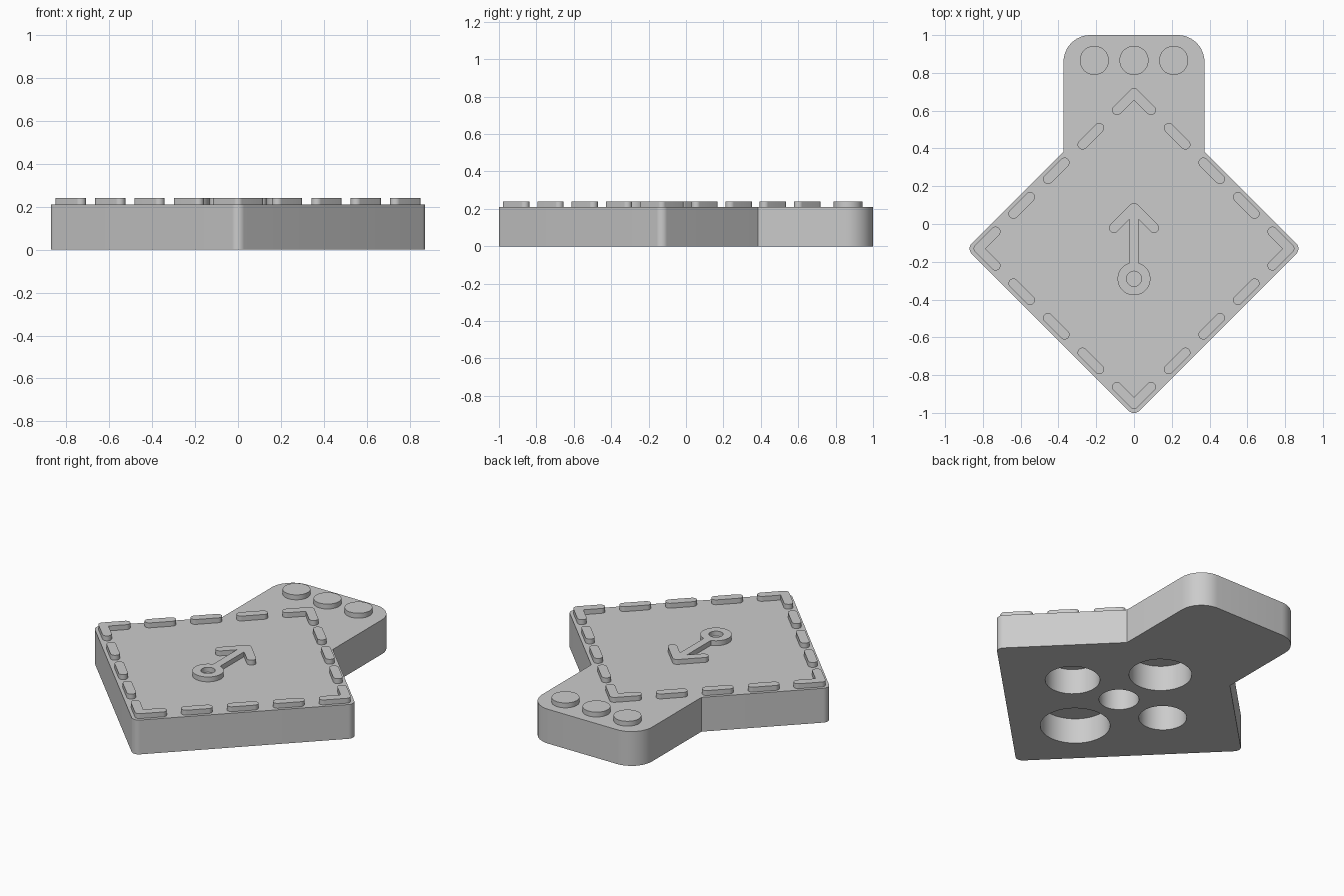
import bpy, bmesh, math
from mathutils import Vector, Matrix

if "Cube" in bpy.data.objects:
    bpy.data.objects.remove(bpy.data.objects["Cube"])

grey = bpy.data.materials.new("plain_grey")
grey.use_nodes = True
grey.diffuse_color = (0.6, 0.6, 0.6, 1)
grey.node_tree.nodes["Principled BSDF"].inputs["Base Color"].default_value = grey.diffuse_color

DECK, TOP = 0.21, 0.24          # plate top and raised relief top
SEAT = DECK - 0.005             # relief is seated slightly into the plate
CY, HALF, TRACK = -0.13, 0.887, 0.823   # diamond centre, half diagonal, dash track
R = 0.026                       # half width of every raised stroke
Q = R / math.sqrt(2)


def rounded(corners, steps=8):
    """Outline from (x, y, radius) corners."""
    out = []
    for i, (x, y, r) in enumerate(corners):
        p = Vector((x, y))
        if r == 0:
            out.append(p)
            continue
        u = (Vector(corners[i - 1][:2]) - p).normalized()
        v = (Vector(corners[(i + 1) % len(corners)][:2]) - p).normalized()
        half = u.angle(v) / 2
        c = p + (u + v).normalized() * r / math.sin(half)
        reach = r / math.tan(half)
        a, b = p + u * reach - c, p + v * reach - c
        out += [c + a.lerp(b, k / steps).normalized() * r for k in range(steps + 1)]
    return out


def mirrored(right, start=(), end=()):
    """Close a right-hand half outline with its mirror image."""
    left = [(-x, y, r) for x, y, r in reversed(right)]
    return list(start) + list(right) + list(end) + left


def finish(obj):
    bpy.ops.object.select_all(action='DESELECT')
    obj.select_set(True)
    bpy.context.view_layer.objects.active = obj
    bpy.ops.object.shade_smooth_by_angle(angle=math.radians(35))


def prism(name, outline, z0, z1, matrix=Matrix()):
    bm = bmesh.new()
    face = bm.faces.new([bm.verts.new((p[0], p[1], z0)) for p in outline])
    ext = bmesh.ops.extrude_face_region(bm, geom=[face])["geom"]
    verts = [g for g in ext if isinstance(g, bmesh.types.BMVert)]
    bmesh.ops.translate(bm, verts=verts, vec=(0, 0, z1 - z0))
    bmesh.ops.recalc_face_normals(bm, faces=bm.faces)
    bm.transform(matrix)
    mesh = bpy.data.meshes.new(name)
    bm.to_mesh(mesh)
    bm.free()
    mesh.materials.append(grey)
    obj = bpy.data.objects.new(name, mesh)
    bpy.context.collection.objects.link(obj)
    finish(obj)
    return obj


def circle(x, y, r, n=48):
    return [(x + r * math.cos(t * math.tau / n), y + r * math.sin(t * math.tau / n))
            for t in range(n)]


def cut(obj, outline, z0, z1):
    cutter = prism("cutter", outline, z0, z1)
    mod = obj.modifiers.new("cut", 'BOOLEAN')
    mod.operation, mod.solver, mod.object = 'DIFFERENCE', 'EXACT', cutter
    bpy.context.view_layer.objects.active = obj
    bpy.ops.object.modifier_apply(modifier=mod.name)
    bpy.data.objects.remove(cutter)
    finish(obj)


# Plate: diamond with a rounded tab at the back
neck = 0.373
plate = prism("plate", rounded(mirrored(
    [(neck, 1, 0.14), (neck, CY + HALF - neck, 0), (HALF, CY, 0.04)],
    end=[(0, CY - HALF, 0.04)])), 0, DECK)

# Blind round pockets underneath: one central, four of different sizes around it
cut(plate, circle(0, CY, 0.111), -0.1, 0.155)
for dx, dy, r in [(1, 0, 0.152), (0, 1, 0.174), (0, -1, 0.194), (-1, 0, 0.133)]:
    away = r + 0.184
    cut(plate, circle(dx * away, CY + dy * away, r), -0.1, 0.155)

# Buttons on the tab
for i in (-1, 0, 1):
    prism("button", circle(i * 0.21, 0.866, 0.077), SEAT, TOP)


def arm(a):
    """Right arm end of a chevron whose stroke bends at the origin."""
    return [(a + 2 * Q, -a, R * 0.98), (a, -a - 2 * Q, R * 0.98)]


# Dashed border: one corner chevron and three dashes per side
chevron = rounded(mirrored(arm(0.09), [(0, 2 * Q, R)], [(0, -2 * Q, 0)]))
length = 0.044 * math.sqrt(2) + R
dash = rounded([(sx * length, sy * R, R * 0.98)
                for sx, sy in ((1, 1), (1, -1), (-1, -1), (-1, 1))])
for k in range(4):
    turn = Matrix.Translation((0, CY, 0)) @ Matrix.Rotation(k * math.pi / 2, 4, 'Z')
    prism("corner_mark", chevron, SEAT, TOP, turn @ Matrix.Translation((0, TRACK, 0)))
    for i in (-1, 0, 1):
        s = TRACK / 2 + i * 0.183
        place = Matrix.Translation((s, TRACK - s, 0)) @ Matrix.Rotation(-math.pi / 4, 4, 'Z')
        prism("border_dash", dash, SEAT, TOP, turn @ place)

# Central arrow with a ring at its tail
tip, ring_y, ring_r, w = 0.085, -0.29, 0.087, 0.024
start = math.acos(w / ring_r)
arc = [(ring_r * math.cos(t), ring_y - tip + ring_r * math.sin(t), 0)
       for t in (start - k * (start + math.pi / 2) / 24 for k in range(24))]
arrow = prism("arrow", rounded(mirrored(
    arm(0.106) + [(w, -2 * Q - w, 0)] + arc,
    [(0, 2 * Q, R)], [(0, ring_y - tip - ring_r, 0)])),
    SEAT, TOP, Matrix.Translation((0, tip, 0)))
cut(arrow, circle(0, ring_y, 0.04, 32), 0.1, 0.3)
